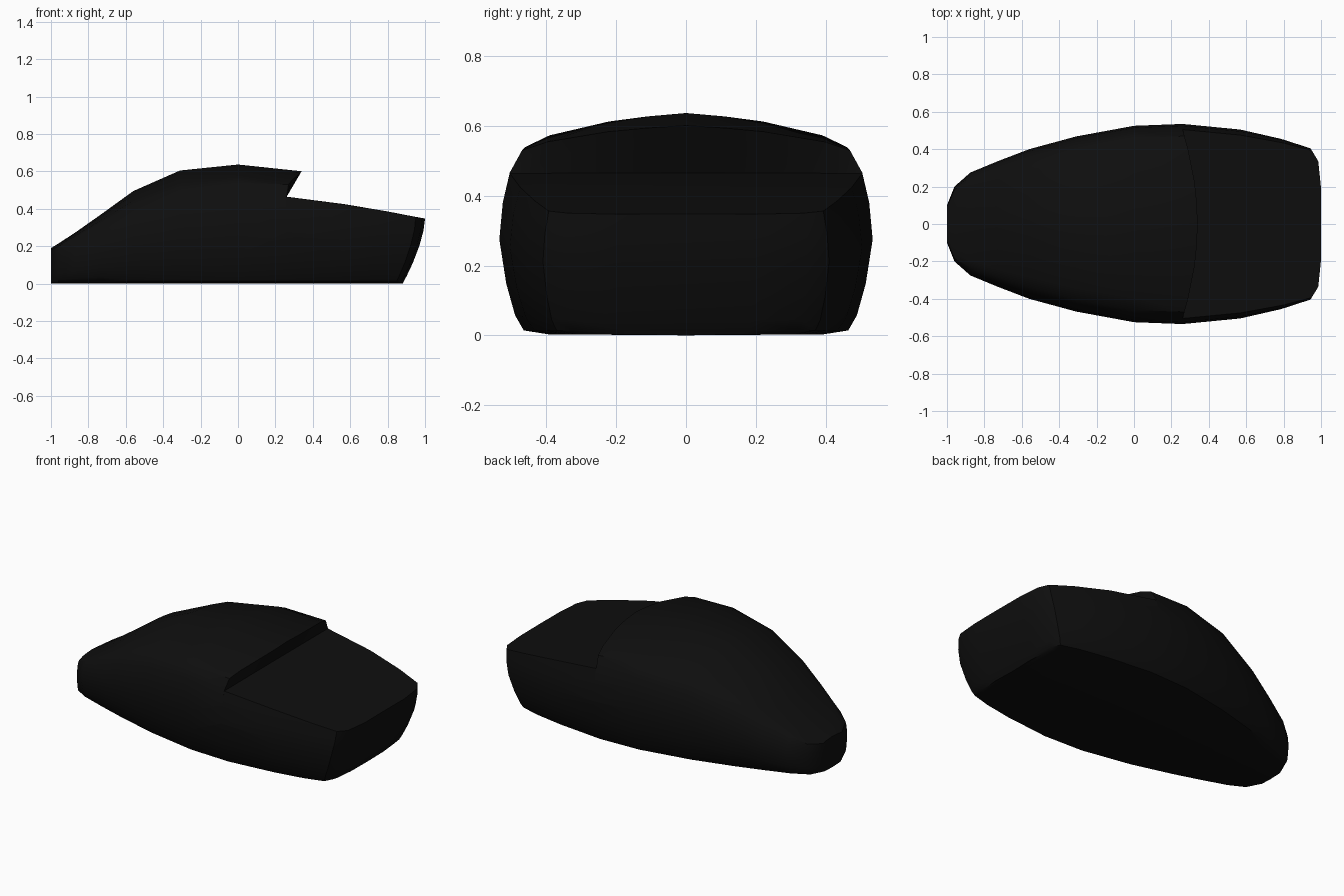
import bpy, bmesh

if "Cube" in bpy.data.objects:
    bpy.data.objects.remove(bpy.data.objects["Cube"])

black = bpy.data.materials.new("matte_black")
black.diffuse_color = (0.0045, 0.0045, 0.0045, 1)
black.use_nodes = True
black.node_tree.nodes["Principled BSDF"].inputs["Base Color"].default_value = black.diffuse_color

# Wall profile: (height fraction, inset from the widest line)
WALL = [(0.03, .07), (.11, .045), (.28, .02), (.52, 0), (.72, .01), (.88, .03), (1, .065)]
# Crown profile: (width fraction, rise fraction)
CROWN = [(.85, .34), (.48, .75), (.24, .9)]

# Stations: x, half width, shoulder height, top height
HOOD = [(-1, .10, .18, .19), (-.96, .20, .2, .215), (-.875, .275, .243, .27),
        (-.73, .335, .325, .372), (-.56, .40, .415, .495), (-.31, .468, .505, .605),
        (0, .525, .54, .637), (.26, .535, .53, .601)]
DECK = [(.26, .535, .464, .465), (.57, .505, .424, .425), (.8, .455, .385, .386),
        (.95, .41, .356, .357), (.985, .35, .35, .351), (1, .2, .347, .348)]


def ring(x, w, s, t, deck=False, lip=False):
    """Closed cross-section, from bottom centre round to bottom centre."""
    full = s / .88 if deck else s
    k = min(1, w / .4)
    if x < -.9:
        k *= .5
    if deck:
        k *= 1 - .5 * max(0, (x - .57) / .43)
    half = []
    for f, d in WALL:
        if deck and f > .88:
            d = .03
        half.append([x, w - d * k, min(f * full, s)])
    edge = half[-1][1]
    half[0][2] = .014
    half.insert(0, [x, half[0][1] * .85, .003])
    for fy, fz in CROWN:
        half.append([x, edge * fy, s + (t - s) * fz])
    if lip:                                   # overhanging rear lip of the hood
        for p in half[len(WALL):]:
            p[0] = .27 + .07 * (1 - (p[1] / edge) ** 2)
    top = [.34 if lip else x, 0, t]
    pts = [[x, 0, 0]] + half + [top] + [[a, -b, c] for a, b, c in reversed(half)]
    ramp = max(0, (x - .5) / .5)              # tail leans in toward the floor
    for p in pts:
        p[0] -= .12 * ramp * max(0, 1 - p[2] / .35) ** 1.6
    return pts


rings = [ring(*h, lip=(i == len(HOOD) - 1)) for i, h in enumerate(HOOD)]
rings += [ring(*d, deck=True) for d in DECK]

# Shell lofted through the stations
bm = bmesh.new()
rows = [[bm.verts.new(p) for p in r] for r in rings]
n = len(rows[0])
for a, b in zip(rows, rows[1:]):
    for i in range(n):
        j = (i + 1) % n
        bm.faces.new((a[i], a[j], b[j], b[i]))
# End caps as strips from side to side
for r in (rows[0], rows[-1]):
    for i in range(n // 2):
        q = [r[i], r[i + 1], r[n - i - 1], r[(n - i) % n]]
        q = list(dict.fromkeys(q))
        bm.faces.new(q)
bmesh.ops.remove_doubles(bm, verts=bm.verts, dist=.0008)
bmesh.ops.dissolve_degenerate(bm, edges=bm.edges, dist=.0005)
bmesh.ops.recalc_face_normals(bm, faces=bm.faces)

mesh = bpy.data.meshes.new("body_shell")
bm.to_mesh(mesh)
bm.free()
mesh.materials.append(black)
body = bpy.data.objects.new("body_shell", mesh)
bpy.context.collection.objects.link(body)
bpy.context.view_layer.objects.active = body
body.select_set(True)
bpy.ops.object.shade_smooth_by_angle(angle=0.6)
